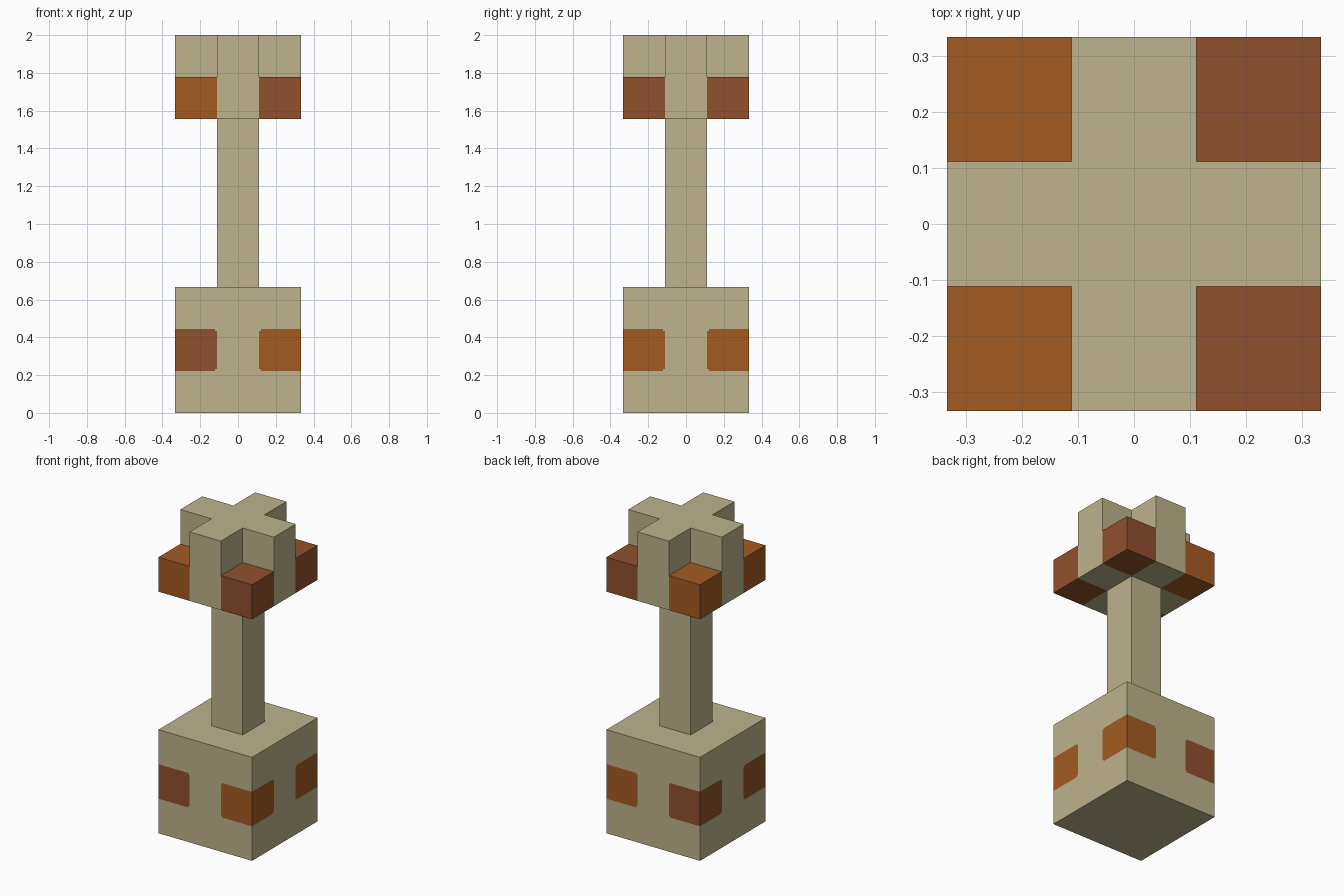
import bpy
import bmesh
from mathutils import Matrix, Vector

if "Cube" in bpy.data.objects:
    bpy.data.objects.remove(bpy.data.objects["Cube"], do_unlink=True)

U = 2 / 9        # one block
H = U / 2        # half a block
W = 1.5 * U      # half width of base and head
NOTCH = 0.01     # softened corner of the painted patches


def material(name, rgb):
    linear = [((c / 255 + 0.055) / 1.055) ** 2.4 for c in rgb] + [1.0]
    mat = bpy.data.materials.new(name)
    mat.use_nodes = True
    mat.diffuse_color = linear
    bsdf = mat.node_tree.nodes["Principled BSDF"]
    bsdf.inputs["Base Color"].default_value = linear
    bsdf.inputs["Roughness"].default_value = 0.9
    return mat


STONE = material("pale_stone", (190, 179, 140))
ORANGE = material("burnt_orange", (164, 91, 34))
BROWN = material("red_brown", (145, 81, 46))


def finish(name, bm, *mats):
    bmesh.ops.recalc_face_normals(bm, faces=bm.faces)
    mesh = bpy.data.meshes.new(name)
    bm.to_mesh(mesh)
    bm.free()
    for mat in mats:
        mesh.materials.append(mat)
    obj = bpy.data.objects.new(name, mesh)
    bpy.context.collection.objects.link(obj)
    return obj


def box(size, centre):
    bm = bmesh.new()
    bmesh.ops.create_cube(bm, size=1, matrix=Matrix.Translation(centre) @ Matrix.Diagonal((*size, 1)))
    return bm


# Base block, cut so that the corner patches are faces of their own
bm = box((2 * W, 2 * W, 3 * U), (0, 0, W))
cuts = [(axis, sign * d) for axis in (0, 1) for sign in (-1, 1) for d in (H, H + NOTCH)]
cuts += [(2, z) for z in (U, U + NOTCH, 2 * U - NOTCH, 2 * U)]
for axis, d in cuts:
    normal = Vector((0, 0, 0))
    normal[axis] = 1
    bmesh.ops.bisect_plane(bm, geom=bm.verts[:] + bm.edges[:] + bm.faces[:],
                           plane_co=normal * d, plane_no=normal)
bm.normal_update()
for face in bm.faces:
    c = face.calc_center_median()
    across = min(abs(c.x), abs(c.y)) - H
    up = H - abs(c.z - W)
    in_corner = across < NOTCH and up < NOTCH
    if abs(face.normal.z) < 0.5 and across > 0 and up > 0 and not in_corner:
        face.material_index = 1 if c.x > 0 else 2
finish("base", bm, STONE, ORANGE, BROWN)

# Post
finish("post", box((U, U, 4 * U), (0, 0, 5 * U)), STONE)

# Cross-shaped head, one extruded profile
bm = bmesh.new()
arm = [Vector((W, -H, 7 * U)), Vector((W, H, 7 * U)), Vector((H, H, 7 * U))]
quarter = Matrix.Rotation(1.5707963, 4, "Z")
verts = []
for i in range(4):
    verts += [bm.verts.new(p) for p in arm]
    arm = [quarter @ p for p in arm]
profile = bm.faces.new(verts)
top = bmesh.ops.extrude_face_region(bm, geom=[profile], use_keep_orig=True)
bmesh.ops.translate(bm, vec=(0, 0, 2 * U),
                    verts=[v for v in top["geom"] if isinstance(v, bmesh.types.BMVert)])
finish("head_cross", bm, STONE)

# Coloured blocks in the corners of the cross
for side, sx, mat in (("left", 1, BROWN), ("right", -1, ORANGE)):
    for end, sy in (("front", -1), ("back", 1)):
        finish(f"{end}_{side}_head_block", box((U, U, U), (sx * U, sy * U, 7.5 * U)), mat)
